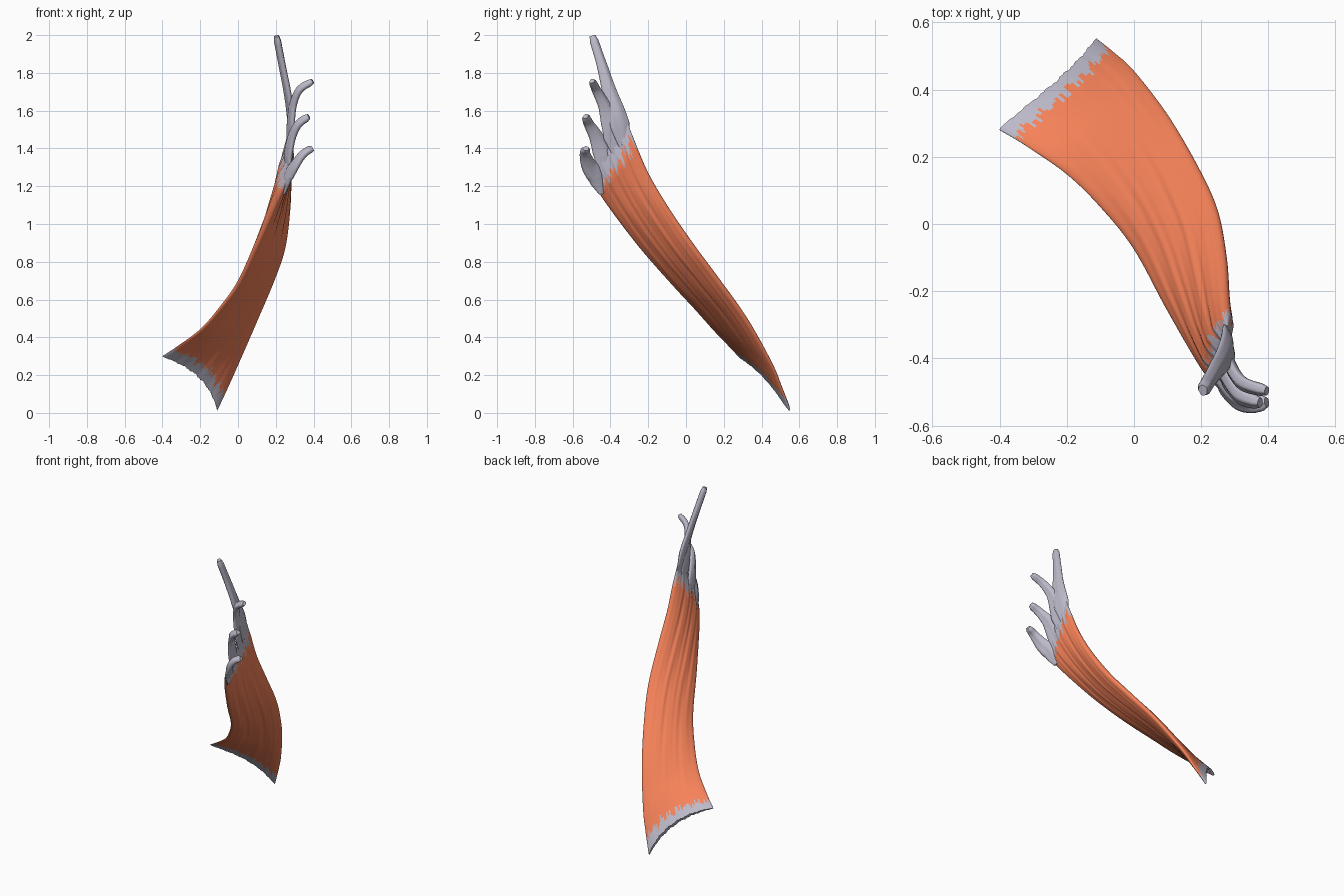
import bpy, bmesh, math, random
from mathutils import Vector

if "Cube" in bpy.data.objects:
    bpy.data.objects.remove(bpy.data.objects["Cube"])

random.seed(4)


def material(name, color):
    m = bpy.data.materials.new(name)
    m.diffuse_color = color
    m.use_nodes = True
    m.node_tree.nodes["Principled BSDF"].inputs["Base Color"].default_value = m.diffuse_color
    return m


FLESH = material("flesh", (0.93, 0.225, 0.10, 1))
SINEW = material("sinew", (0.51, 0.49, 0.59, 1))


def curve(points, n):
    """Smooth curve through points, resampled to n evenly spaced points."""
    p = [Vector(q) for q in points]
    p = [2 * p[0] - p[1]] + p + [2 * p[-1] - p[-2]]
    fine = []
    for i in range(1, len(p) - 2):
        a, b, c, d = p[i - 1:i + 3]
        for k in range(30):
            t = k / 30
            fine.append(0.5 * (2 * b + (c - a) * t + (2 * a - 5 * b + 4 * c - d) * t * t
                               + (3 * b - a - 3 * c + d) * t ** 3))
    fine.append(p[-2])
    run = [0]
    for a, b in zip(fine, fine[1:]):
        run.append(run[-1] + (b - a).length)
    out, j = [], 0
    for i in range(n):
        target = run[-1] * i / (n - 1)
        while j < len(run) - 2 and run[j + 1] < target:
            j += 1
        out.append(fine[j].lerp(fine[j + 1], (target - run[j]) / (run[j + 1] - run[j])))
    return out


def loft(name, rings, mats, pick=lambda i, j: 0):
    """Skin closed rings into a smooth solid, capped with strips across each end."""
    bm = bmesh.new()
    vs = [[bm.verts.new(q) for q in r] for r in rings]
    n = len(rings[0])
    for i in range(len(vs) - 1):
        for j in range(n):
            k = (j + 1) % n
            f = bm.faces.new((vs[i][j], vs[i][k], vs[i + 1][k], vs[i + 1][j]))
            f.material_index = pick(i, j)
    for ring, row in ((vs[0], 0), (vs[-1], len(vs) - 2)):
        for j in range(n // 2):
            quad = [ring[j], ring[j + 1], ring[n - j - 1], ring[-j % n]]
            f = bm.faces.new(list(dict.fromkeys(quad)))
            f.material_index = pick(row, j)
    bmesh.ops.recalc_face_normals(bm, faces=bm.faces)
    me = bpy.data.meshes.new(name)
    bm.to_mesh(me)
    bm.free()
    for m in mats:
        me.materials.append(m)
    ob = bpy.data.objects.new(name, me)
    bpy.context.collection.objects.link(ob)
    bpy.context.view_layer.objects.active = ob
    ob.select_set(True)
    bpy.ops.object.shade_smooth_by_angle(angle=math.radians(60))
    ob.select_set(False)


# Muscle belly: twisted sheet stretched between its inner and outer edges
ROWS, COLS = 120, 140
inner = curve([(-.40, .28, .30), (-.32, .232, .352), (-.2, .148, .44), (-.1, .05, .55),
               (0, -.075, .685), (.1, -.255, .89), (.2, -.42, 1.105), (.25, -.485, 1.21),
               (.268, -.505, 1.26)], ROWS)
outer = curve([(-.11, .55, .012), (-.06, .51, .12), (0, .455, .255), (.1, .325, .49), (.19, .17, .71),
               (.245, .045, .88), (.268, -.09, 1.08), (.273, -.2, 1.27), (.277, -.28, 1.46),
               (.277, -.315, 1.55)], ROWS)
rings = []
for i in range(ROWS):
    v = i / (ROWS - 1)
    a, b = inner[i], outer[i]
    lo, hi = max(i - 1, 0), min(i + 1, ROWS - 1)
    along = (inner[hi] + outer[hi]) - (inner[lo] + outer[lo])
    up = along.cross(b - a).normalized()
    half = 0.02 + 0.018 * math.sin(math.pi * min(1, v * 1.15 + .02) * .62) ** 1.2
    half *= min(1, .2 + (1 - v) / .1)
    ring = []
    for j in range(COLS):
        th = 2 * math.pi * j / COLS
        s, c = math.cos(th), math.sin(th)
        hump = 1 - s * s
        groove = (math.sin(19 * s + 3 * v) + .7 * math.sin(31 * s - 5 * v + 1)
                  + math.sin(11 * s + 7 * v)) * .0013 * (.3 + v)
        off = half * math.copysign(abs(c) ** .9, c) + groove * c
        p = (a + b) / 2 + (b - a) / 2 * s + up * (off + .01 * hump * math.sin(math.pi * v))
        p += Vector((.05, .01, .045)) * hump * (1 - v) ** 3
        if i == 0:
            p -= along.normalized() * .006 * hump * (1 + math.sin(37 * s) * math.sin(17 * s))
        ring.append(p)
    rings.append(ring)

# Ragged colour borders where flesh meets sinew
low, high = [], []
for j in range(COLS):
    s = math.cos(2 * math.pi * j / COLS)
    low.append(.038 + .008 * math.sin(24 * s) + random.uniform(-.012, .016))
    high.append(.925 + .012 * math.sin(17 * s) + random.uniform(-.02, .02))
loft("muscle_belly", rings, [FLESH, SINEW],
     lambda i, j: 0 if low[j] < i / ROWS < high[j] else 1)


# Tendon slips: flattened tapering strands fanning from the top of the belly
def tendon(name, points, widths, thick, n=44, sides=24):
    path = curve(points, n)
    ring_list = []
    for i, p in enumerate(path):
        v = i / (n - 1)
        t = (path[min(i + 1, n - 1)] - path[max(i - 1, 0)]).normalized()
        thin = Vector((1, .25, 0))
        thin = (thin - t * thin.dot(t)).normalized()
        wide = t.cross(thin)
        k = v * (len(widths) - 1)
        m = min(int(k), len(widths) - 2)
        w = widths[m] + (widths[m + 1] - widths[m]) * (k - m)
        end = 1 if v < .95 else math.sqrt(max(.5, 1 - ((v - .95) / .05) ** 2))
        h = thick * min(1, .35 + 2.2 * v)
        ring_list.append([p + (wide * w * math.cos(q) + thin * h * math.sin(q)
                               * (1 + .12 * math.cos(5 * q))) * end
                          for q in (2 * math.pi * j / sides for j in range(sides))])
    loft(name, ring_list, [SINEW])


tendon("tendon_top", [(.277, -.325, 1.40), (.28, -.36, 1.56), (.262, -.405, 1.70),
                      (.235, -.445, 1.84), (.205, -.495, 1.995)],
       [.025, .055, .045, .034, .026, .023], .018)
tendon("tendon_upper", [(.273, -.36, 1.37), (.278, -.39, 1.50), (.29, -.43, 1.62),
                        (.325, -.475, 1.71), (.395, -.497, 1.757)],
       [.03, .058, .05, .033, .025, .02], .017)
tendon("tendon_lower", [(.262, -.41, 1.25), (.265, -.435, 1.36), (.285, -.475, 1.46),
                        (.32, -.515, 1.53), (.375, -.532, 1.57)],
       [.03, .055, .052, .038, .028, .022], .018)
tendon("tendon_bottom", [(.243, -.445, 1.16), (.265, -.475, 1.25), (.30, -.515, 1.31),
                         (.345, -.535, 1.37), (.395, -.53, 1.40)],
       [.015, .042, .05, .04, .03, .022], .019)
